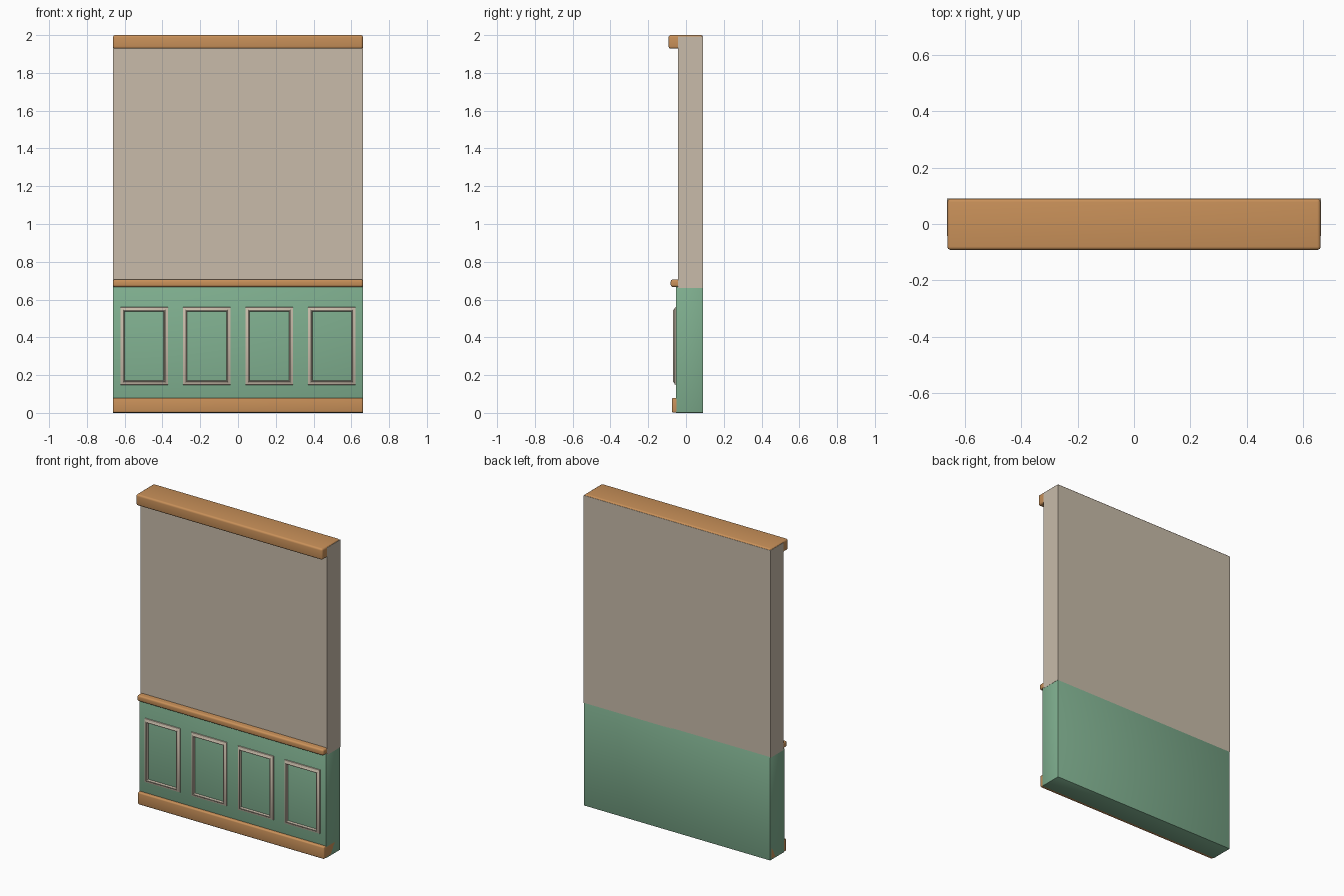
import bpy, bmesh

if "Cube" in bpy.data.objects:
    bpy.data.objects.remove(bpy.data.objects["Cube"])


def material(name, rgb):
    m = bpy.data.materials.new(name)
    m.diffuse_color = (*rgb, 1)
    m.use_nodes = True
    m.node_tree.nodes["Principled BSDF"].inputs["Base Color"].default_value = m.diffuse_color
    return m


wood = material("warm wood", (0.58, 0.28, 0.10))
plaster = material("beige plaster", (0.58, 0.50, 0.40))
green = material("sage green", (0.216, 0.434, 0.279))


def finish(name, bm, mat):
    bmesh.ops.recalc_face_normals(bm, faces=bm.faces)
    me = bpy.data.meshes.new(name)
    bm.to_mesh(me)
    bm.free()
    me.materials.append(mat)
    ob = bpy.data.objects.new(name, me)
    bpy.context.collection.objects.link(ob)
    bpy.context.view_layer.objects.active = ob
    ob.select_set(True)
    bpy.ops.object.shade_smooth_by_angle(angle=0.6)
    ob.select_set(False)
    return ob


def box(name, half_x, y, z, mat, bevel=0.0, segments=3):
    bm = bmesh.new()
    bmesh.ops.create_cube(bm, size=1)
    for v in bm.verts:
        v.co.x *= 2 * half_x
        v.co.y = y[0] if v.co.y < 0 else y[1]
        v.co.z = z[0] if v.co.z < 0 else z[1]
    if bevel:
        bmesh.ops.bevel(bm, geom=bm.edges[:], offset=bevel, segments=segments,
                        profile=0.5, affect='EDGES')
    return finish(name, bm, mat)


# Wall and wainscot bodies
box("upper_wall", 0.663, (-0.043, 0.091), (0.66, 1.992), plaster)
box("wainscot", 0.662, (-0.054, 0.091), (0.0, 0.668), green, 0.003, 2)

# Wooden trims, running through the wall
box("crown_moulding", 0.662, (-0.092, 0.090), (1.928, 2.0), wood, 0.012, 4)
box("chair_rail", 0.662, (-0.081, 0.088), (0.667, 0.706), wood, 0.011, 4)
box("baseboard", 0.662, (-0.074, 0.088), (0.001, 0.08), wood, 0.008, 3)

# Picture-frame mouldings: a (inset, depth) profile swept around a rectangle
PROFILE = [(0, -0.052), (0.002, -0.059), (0.012, -0.063),
           (0.017, -0.070), (0.021, -0.069), (0.024, -0.052)]
for i in range(4):
    cx, hw, z0, z1 = (i - 1.5) * 0.331, 0.127, 0.148, 0.56
    bm = bmesh.new()
    rings = []
    for d, y in PROFILE:
        w = hw - d
        rings.append([bm.verts.new(p) for p in (
            (cx - w, y, z0 + d), (cx + w, y, z0 + d),
            (cx + w, y, z1 - d), (cx - w, y, z1 - d))])
    for j in range(len(rings)):
        a, b = rings[j], rings[(j + 1) % len(rings)]
        for k in range(4):
            n = (k + 1) % 4
            bm.faces.new((a[k], a[n], b[n], b[k]))
    finish(f"panel_frame_{i + 1}", bm, plaster)
